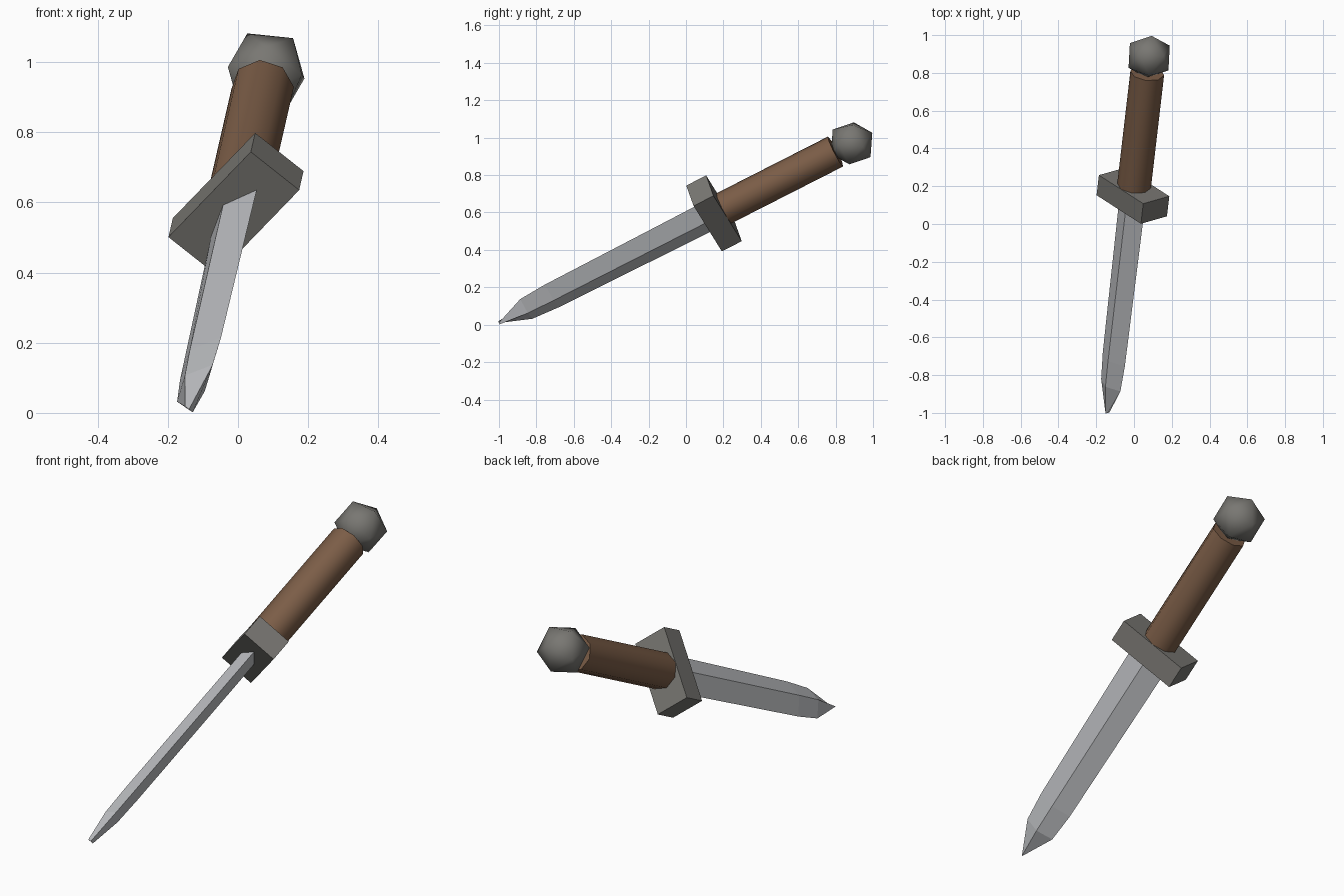
import bpy
import bmesh
import math
from mathutils import Matrix, Vector

cube = bpy.data.objects.get("Cube")
if cube:
    bpy.data.objects.remove(cube, do_unlink=True)

# Dagger frame: local z runs from tip to pommel, x across the blade width
axis = Vector((0.1035, 0.886, 0.451)).normalized()
width = Vector((0.635, -0.408, 0.657))
width = (width - axis * width.dot(axis)).normalized()
thick = axis.cross(width)
FRAME = Matrix.Translation((-0.14, -1.0, 0.01)) @ Matrix((width, thick, axis)).transposed().to_4x4()


def material(name, color):
    mat = bpy.data.materials.new(name)
    mat.use_nodes = True
    rgba = (*color, 1.0)
    mat.diffuse_color = rgba
    bsdf = mat.node_tree.nodes["Principled BSDF"]
    bsdf.inputs["Base Color"].default_value = rgba
    bsdf.inputs["Roughness"].default_value = 0.7
    return mat


steel = material("pale_steel", (0.51, 0.52, 0.54))
iron = material("dark_iron", (0.19, 0.185, 0.17))
leather = material("brown_leather", (0.20, 0.11, 0.063))


def add_part(name, bm, mat, smooth=False):
    bmesh.ops.recalc_face_normals(bm, faces=bm.faces)
    mesh = bpy.data.meshes.new(name)
    bm.to_mesh(mesh)
    bm.free()
    mesh.materials.append(mat)
    obj = bpy.data.objects.new(name, mesh)
    bpy.context.collection.objects.link(obj)
    obj.matrix_world = FRAME
    if smooth:
        bpy.ops.object.select_all(action='DESELECT')
        obj.select_set(True)
        bpy.context.view_layer.objects.active = obj
        bpy.ops.object.shade_smooth_by_angle(angle=math.radians(50))
    return obj


# Blade: diamond sections (height, half width, half thickness) ending in a small chisel tip
bm = bmesh.new()
rings = []
for z, w, t in ((1.25, 0.103, 0.04), (0.32, 0.092, 0.04), (0.165, 0.08, 0.037), (0.0, 0.001, 0.014)):
    rings.append([bm.verts.new(p) for p in ((w, 0, z), (0, t, z), (-w, 0, z), (0, -t, z))])
for a, b in zip(rings, rings[1:]):
    for i in range(4):
        j = (i + 1) % 4
        bm.faces.new((a[i], a[j], b[j], b[i]))
bm.faces.new(rings[0])
bm.faces.new(rings[-1])
add_part("blade", bm, steel)

# Guard: plain block across the blade
bm = bmesh.new()
bmesh.ops.create_cube(bm, size=1, matrix=Matrix.Translation((0, 0, 1.297)) @ Matrix.Diagonal((0.37, 0.18, 0.12, 1)))
add_part("guard", bm, iron)

# Grip: eight-sided handle
bm = bmesh.new()
bmesh.ops.create_cone(bm, cap_ends=True, segments=8, radius1=0.09, radius2=0.09, depth=0.70,
                      matrix=Matrix.Translation((0, 0, 1.68)))
add_part("grip", bm, leather, smooth=True)

# Pommel: smooth-shaded icosahedron
bm = bmesh.new()
bmesh.ops.create_icosphere(bm, subdivisions=1, radius=0.125, matrix=Matrix.Translation((0, 0, 2.127)))
add_part("pommel", bm, iron, smooth=True)
